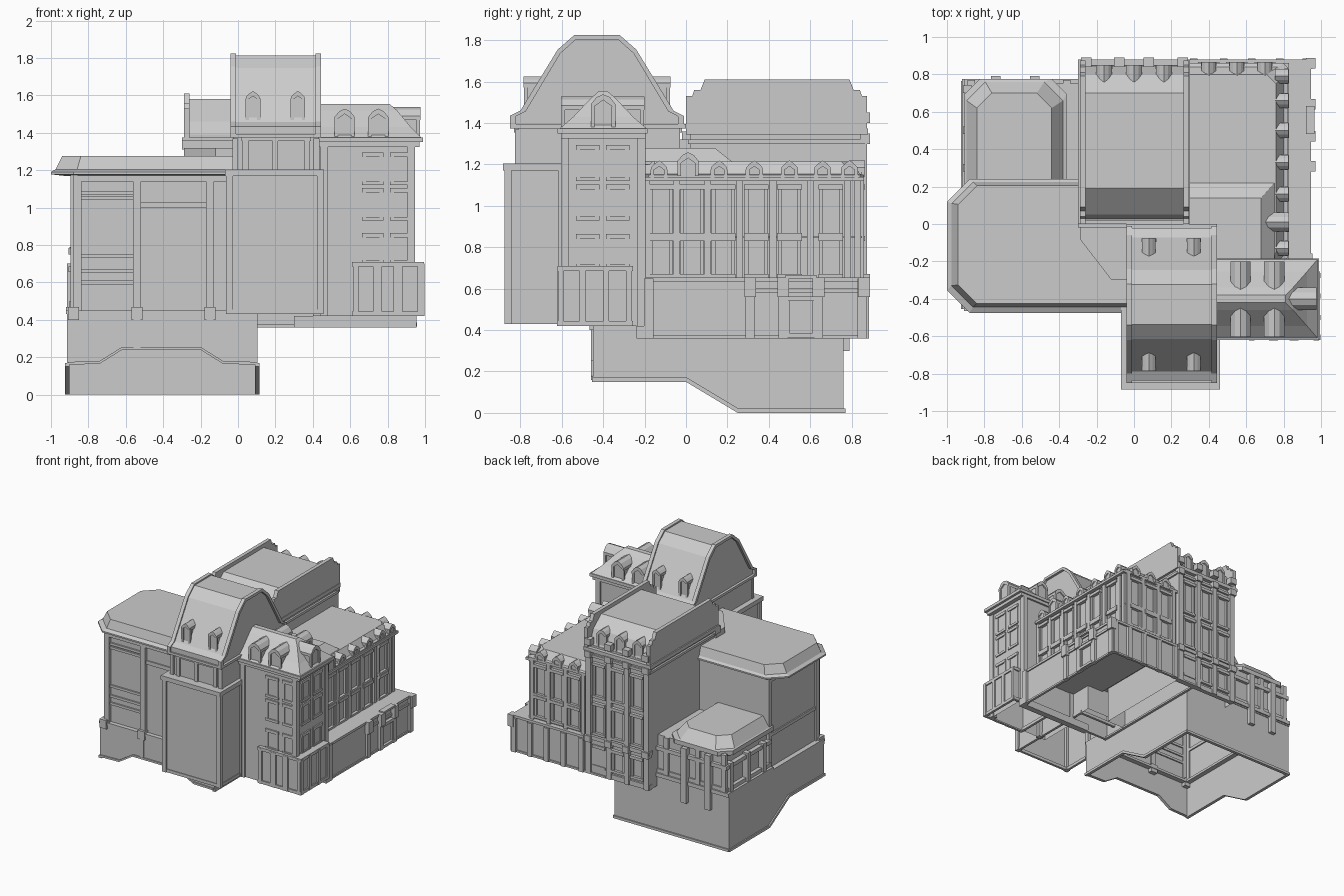
import bpy, bmesh


def make(name, bm):
    bmesh.ops.recalc_face_normals(bm, faces=bm.faces)
    me = bpy.data.meshes.new(name)
    bm.to_mesh(me)
    bm.free()
    ob = bpy.data.objects.new(name, me)
    bpy.context.collection.objects.link(ob)
    return ob


def add_loft(bm, rings, top=True, bottom=True):
    vs = [[bm.verts.new(p) for p in r] for r in rings]
    n = len(vs[0])
    for a, b in zip(vs, vs[1:]):
        for i in range(n):
            j = (i + 1) % n
            bm.faces.new((a[i], a[j], b[j], b[i]))
    if top:
        bm.faces.new(vs[-1])
    if bottom:
        bm.faces.new(vs[0][::-1])


def add_box(bm, x0, x1, y0, y1, z0, z1, **k):
    q = [(x0, y0), (x1, y0), (x1, y1), (x0, y1)]
    add_loft(bm, [[(x, y, z) for x, y in q] for z in (z0, z1)], **k)


def boxes(name, items, **k):
    bm = bmesh.new()
    for b in items:
        add_box(bm, *b, **k)
    return make(name, bm)


def ring(x0, x1, y0, y1, z0, z1, t=.035):
    """Four bars around a rectangle, leaving the middle open."""
    return [(x0, x1, y0, y0 + t, z0, z1), (x0, x1, y1 - t, y1, z0, z1),
            (x0, x0 + t, y0 + t, y1 - t, z0, z1), (x1 - t, x1, y0 + t, y1 - t, z0, z1)]


def prism_x(name, prof, *spans):
    """Extrude y,z profiles along x."""
    bm = bmesh.new()
    for x0, x1 in spans:
        add_loft(bm, [[(x, y, z) for y, z in prof] for x in (x0, x1)])
    return make(name, bm)


def cham(x0, x1, y0, y1, left=0.0, right=0.0):
    """Plan rectangle with chamfered corners on the left and right."""
    l, r = max(left, .001), max(right, .001)
    return [(x0 + l, y0), (x1 - r, y0), (x1, y0 + r), (x1, y1 - r),
            (x1 - r, y1), (x0 + l, y1), (x0, y1 - l), (x0, y0 + l)]


def loft(name, layers, **k):
    bm = bmesh.new()
    add_loft(bm, [[(x, y, z) for x, y in p] for p, z in layers], **k)
    return make(name, bm)


# facade coordinates: u along the wall, d outward, facing F, B, R or L
def to_world(side, u, d, z):
    return {'F': (u, -d, z), 'B': (u, d, z), 'R': (d, u, z), 'L': (-d, u, z)}[side]


def fboxes(name, side, items):
    out = []
    for u0, u1, d0, d1, z0, z1 in items:
        a, b = to_world(side, u0, d0, z0), to_world(side, u1, d1, z1)
        out.append([v for i in range(3) for v in sorted((a[i], b[i]))])
    return boxes(name, out)


def windows(name, side, d, us, w, tiers, p=.014):
    items = []
    for u in us:
        for z0, z1 in tiers:
            for s in (-1, 1):
                e = u + s * w / 2
                items.append((e - .009, e + .009, d - .01, d + p, z0, z1))
            items.append((u - w / 2 - .012, u + w / 2 + .012, d - .01, d + p * 1.5, z0 - .02, z0))
            items.append((u - w / 2 - .012, u + w / 2 + .012, d - .01, d + p * 1.8, z1, z1 + .024))
    fboxes(name, side, items)


def dormers(name, side, us, w, z0, z1, d0, d1):
    """Small gabled window houses, from depth d0 to the front at d1."""
    bm = bmesh.new()
    h, e = w / 2, z1 - w * .45
    for u in us:
        wall = [(u - h, z0), (u + h, z0), (u + h, e), (u + h * .6, z1 - w * .1), (u, z1),
                (u - h * .6, z1 - w * .1), (u - h, e)]
        add_loft(bm, [[to_world(side, a, d, z) for a, z in wall] for d in (d0, d1)])
        hood = [(u - h * 1.2, e - .012), (u - h * 1.2, e + .01), (u - h * .65, z1), (u, z1 + .014),
                (u + h * .65, z1), (u + h * 1.2, e + .01), (u + h * 1.2, e - .012), (u, z1 - .014)]
        add_loft(bm, [[to_world(side, a, d, z) for a, z in hood] for d in (d0, d1 + .01)])
        for s in (-1, 1):
            q = [(d1 - .01, z0), (d1 + .008, z0), (d1 + .008, e), (d1 - .01, e)]
            add_loft(bm, [[to_world(side, u + s * h + o, d, z) for d, z in q] for o in (-.009, .009)])
    return make(name, bm)


# sloping hollow basement
side = [(-.45, .155), (0, .155), (.25, 0), (.76, 0), (.76, .43), (-.45, .43)]
prism_x("basement_sides", side, (-.915, -.9), (.09, .105))
trim = [(-.455, .15), (0, .15), (.25, 0), (.765, 0), (.765, .02), (.255, .02), (.005, .17), (-.455, .17)]
prism_x("basement_side_trim", trim, (-.925, -.9), (.09, .115))
bm = bmesh.new()
f = [(-.91, .16), (-.74, .165), (-.62, .24), (-.2, .24), (-.08, .165), (.1, .16), (.1, .43), (-.91, .43)]
add_loft(bm, [[(x, y, z) for x, z in f] for y in (-.45, -.435)])
low = f[:6] + [(x, z + .015) for x, z in f[5::-1]]
add_loft(bm, [[(x, y, z) for x, z in low] for y in (-.46, -.435)])
make("basement_front", bm)
boxes("basement_back", [(-.915, .105, .745, .76, 0, .45), (-.92, .11, .745, .77, 0, .02)])
boxes("basement_ledge", ring(-.92, .105, -.455, .765, .43, .45, .06))

# big west hall
boxes("west_hall_walls", [(-.88, .0, -.42, .22, .43, 1.18)], bottom=False)
fboxes("west_hall_piers", 'F', [(x - .022, x + .022, .41, .445, .43, 1.18) for x in (-.86, -.54, -.15)]
       + [(x - .018, x + .018, .44, .458, .25, .43) for x in (-.54, -.15)]
       + [(x - .03, x + .03, .40, .465, .4, .47) for x in (-.88, -.54, -.15)]
       + [(-.86, -.56, .41, .432, z, z + .02) for z in (.59, .65, .73, 1.04, 1.07)]
       + [(-.52, -.17, .41, .43, 1.0, 1.03), (-.88, 0, .41, .445, 1.14, 1.18)])
fboxes("west_hall_side_piers", 'L', [(y - .02, y + .02, .87, .895, .43, 1.18) for y in (-.4, .2)]
       + [(-.42, .22, .87, .89, z, z + .025) for z in (.7, 1.14)])
loft("west_hall_roof", [(cham(-.93, .0, -.44, .22, .1), 1.17), (cham(-1, .0, -.475, .24, .12), 1.178),
                        (cham(-1, .0, -.475, .24, .12), 1.19), (cham(-.975, 0, -.445, .225, .115), 1.205),
                        (cham(-.94, 0, -.425, .205, .1), 1.275)])

# low back pavilion
boxes("back_pavilion_walls", [(-.87, -.27, .2, .75, .43, .77)], bottom=False)
loft("back_pavilion_roof", [(cham(-.905, -.36, .1, .775, .08, .08), .75), (cham(-.905, -.36, .1, .775, .08, .08), .785),
                            (cham(-.895, -.38, .1, .76, .1, .1), .79), (cham(-.84, -.44, .1, .70, .08, .08), .87)])
boxes("back_pavilion_ledge", ring(-.905, -.27, .2, .775, .655, .685) + ring(-.92, -.27, .2, .775, .44, .47, .06)
      + ring(-.9, -.27, .2, .762, .47, .5))
fboxes("back_pavilion_piers", 'B', [(x - .025, x + .025, .74, .79, .3, .74) for x in (-.74, -.53)]
       + [(x - .02, x + .02, .74, .77, .45, .77) for x in (-.87, -.64, -.36)])
fboxes("back_pavilion_side_piers", 'L', [(y - .02, y + .02, .86, .915, .45, .7) for y in (.3, .5, .72)])

# front tower
boxes("tower_base", [(-.05, .445, -.865, -.02, .43, 1.18)], bottom=False)
boxes("tower_base_trim", [(-.07, .46, -.885, -.1, 1.17, 1.205)] + ring(-.055, .45, -.87, -.1, .43, .455, .02)
      + [(x - .018, x + .018, y - .018, y + .018, .43, 1.18) for x in (-.045, .44) for y in (-.86, -.6)])
boxes("tower_upper_walls", [(-.025, .43, -.81, -.03, 1.18, 1.39)])
boxes("tower_upper_trim", [(-.04, .445, -.85, 0, 1.375, 1.395), (.02, .39, -.83, -.02, 1.355, 1.38)]
      + [(x - .015, x + .015, -.825, -.8, 1.2, 1.37) for x in (-.015, .04, .2, .37, .42)])
half = [(.42, 1.39), (.42, 1.435), (.37, 1.46), (.3, 1.575), (.19, 1.755), (.11, 1.825)]
prof = [(-.43 - a, z) for a, z in half] + [(-.43 + a, z) for a, z in half[::-1]]
inner = [(-.43 + (y + .43) * .93, 1.39 + (z - 1.39) * .95) for y, z in prof]
roof = [(-.43 + (y + .43) * .97, 1.385 + (z - 1.385) * .975) for y, z in prof]
prism_x("tower_roof", roof, (-.02, .425))
prism_x("tower_gable_coping", prof + inner[::-1], (-.04, -.01), (.415, .445))
for s, o in (('F', .43), ('B', -.43)):
    dormers("tower_dormers_" + s, s, (.08, .32), .06, 1.455, 1.61, o + .17, o + .345)

# chamfered link between tower and centre block
loft("link_block", [([(-.29, .03), (-.29, -.08), (-.12, -.3), (0, -.3), (0, .03)], z) for z in (1.2, 1.32)])
boxes("link_cornice", [(-.3, -.03, -.02, .05, 1.31, 1.36)])

# centre block with stepped parapets
boxes("centre_walls", [(-.275, .28, .02, .85, .36, 1.39)], bottom=False)
prism_x("centre_roof", [(.02, 1.37), (.05, 1.46), (.19, 1.58), (.7, 1.58), (.8, 1.5), (.85, 1.38)], (-.27, .275))
step = [(0, 1.35), (0, 1.53), (.03, 1.53), (.04, 1.56), (.07, 1.56), (.09, 1.61), (.79, 1.61),
        (.81, 1.56), (.84, 1.56), (.85, 1.53), (.875, 1.53), (.875, 1.35)]
prism_x("centre_parapets", step, (-.29, -.26), (.265, .295))
boxes("centre_cornice", [(-.3, .3, 0, .88, 1.345, 1.375), (-.29, .295, .01, .865, 1.3, 1.32)]
      + [(-.285, .29, .83, .875, .64, .67), (-.28, .285, .83, .865, .36, .4)])
dormers("centre_dormers", 'B', (-.16, 0, .16), .07, 1.38, 1.52, .68, .84)
fboxes("centre_piers", 'B', [(x - .022, x + .022, .84, .875, .36, 1.35) for x in (-.255, -.08, .08, .26)]
       + [(x - .028, x + .028, .84, .89, z, z + .05) for x in (-.255, -.08, .08, .26) for z in (.62, 1.3, 1.4)])
windows("centre_windows", 'B', .85, (-.168, 0, .17), .09, ((.44, .58), (.7, .92), (1.0, 1.24)))

# east wing: hollow ground floor and terrace
boxes("east_ground_walls", [(.105, .935, -.2, .865, .36, .65)], bottom=False)
boxes("east_ground_trim", [(.3, .945, -.22, .88, .635, .655)] + ring(.105, .945, -.215, .875, .36, .375, .02)
      + [(.3, .955, -.24, -.19, .36, .42)])
fboxes("east_ground_piers", 'R', [(y - .022, y + .022, .92, .955, .36, .65) for y in (-.18, .31, .47, .64, .85)]
       + [(y - .028, y + .028, .92, .97, .56, .655) for y in (.31, .47, .64, .86)]
       + [(.31, .86, .92, .945, .58, .6), (.48, .63, .92, .965, .65, .665)])
windows("east_ground_windows", 'R', .935, (.555,), .13, ((.385, .54),))
fboxes("east_ground_back_piers", 'B', [(x - .02, x + .02, .85, .885, .36, .63) for x in (.32, .48, .63, .78, .92)])

# east wing: upper floors and mansard
bays = (-.12, .03, .18, .34, .5, .7)
boxes("east_wing_walls", [(.27, .79, -.2, .84, .65, 1.15)], bottom=False)
loft("east_wing_roof", [(cham(.27, .82, -.2, .86, 0, .02), 1.13), (cham(.27, .82, -.2, .86, 0, .02), 1.15),
                        (cham(.27, .80, -.2, .84, 0, .03), 1.155), (cham(.27, .76, -.2, .80, 0, .05), 1.215)])
loft("east_raised_roof", [(cham(.29, .75, -.21, .22), 1.2), (cham(.29, .75, -.21, .22), 1.215),
                          (cham(.29, .68, -.21, .14), 1.28)])
windows("east_windows", 'R', .79, bays, .095, ((.67, .83), (.87, 1.08)), .015)
fboxes("east_piers", 'R', [(y - .016, y + .016, .78, .81, .65, 1.14) for y in (-.19, -.045, .105, .26, .42, .6, .78, .83)]
       + [(-.2, .85, .78, .80, .845, .855), (-.2, .86, .78, .83, 1.12, 1.14)])
windows("east_back_windows", 'B', .84, (.4, .55, .7), .09, ((.69, .83), (.87, 1.08)))
fboxes("east_back_piers", 'B', [(x - .016, x + .016, .83, .86, .65, 1.14) for x in (.32, .475, .625, .775)])
dormers("east_dormers", 'R', (-.13, .16, .33, .5, .66, .79), .065, 1.14, 1.205, .755, .815)
dormers("east_main_dormer", 'R', (.01,), .085, 1.145, 1.245, .7, .82)
dormers("east_back_dormers", 'B', (.4, .55, .7), .065, 1.14, 1.205, .79, .855)

# south-east corner pavilion
boxes("corner_walls", [(.4, .935, -.59, -.21, .42, 1.36)], bottom=False)
boxes("corner_balcony", [(.62, .985, -.61, -.265, .42, .70)], bottom=False)
boxes("corner_balcony_trim", [(.61, .995, -.62, -.255, .685, .71)] + ring(.61, .995, -.62, -.255, .42, .445, .02))
fboxes("corner_balcony_piers_front", 'F', [(x - .014, x + .014, .60, .622, .42, .7) for x in (.63, .735, .755, .845, .865, .975)])
fboxes("corner_balcony_piers_side", 'R', [(y - .014, y + .014, .975, .997, .42, .7) for y in (-.605, -.5, -.385, -.275)])
tiers = ((.72, .84), (.95, 1.08), (1.14, 1.27))
windows("corner_front_windows", 'F', .59, (.72, .87), .09, tiers, .006)
windows("corner_side_windows", 'R', .935, (-.475, -.33), .09, tiers, .006)
boxes("corner_piers", [(x - .02, x + .02, y - .02, y + .02, .42, 1.36) for x in (.46, .925) for y in (-.585, -.215)]
      + [(.4, .97, -.605, -.195, 1.325, 1.35), (.4, .99, -.62, -.185, 1.35, 1.375)])
# hipped roof, almost straight slopes
loft("corner_roof", [([(.42, -.4 - h), (r, -.4 - h), (r, -.4 + h), (.42, -.4 + h)], z)
                     for h, r, z in ((.215, .985, 1.37), (.145, .925, 1.43), (.06, .85, 1.52), (.02, .81, 1.555))])
dormers("corner_dormers_front", 'F', (.57, .75), .09, 1.38, 1.515, .44, .595)
dormers("corner_dormers_back", 'B', (.57, .75), .09, 1.38, 1.515, -.36, -.21)
dormers("corner_dormer_side", 'R', (-.4,), .1, 1.38, 1.525, .82, .965)
